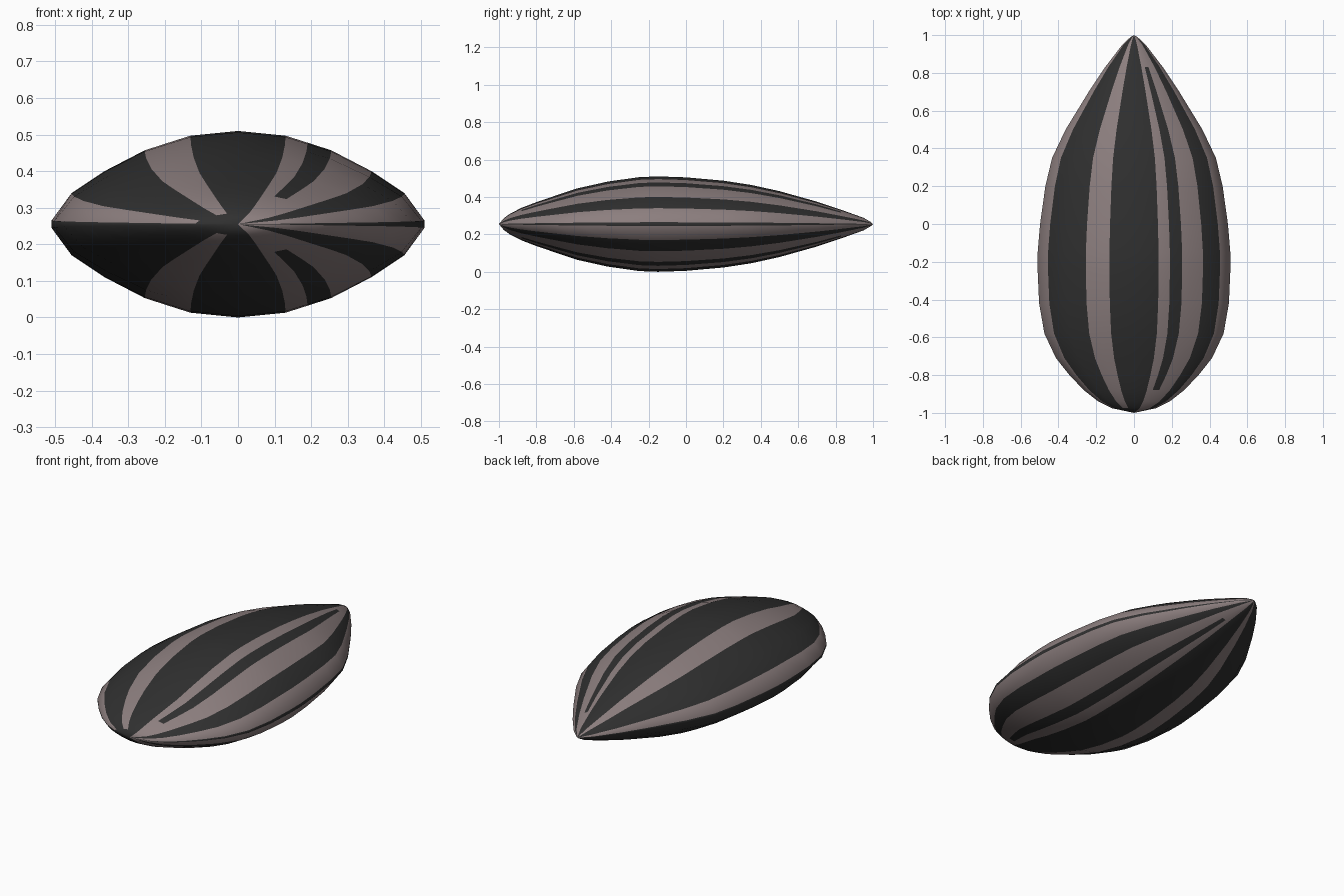
import bpy, bmesh

if "Cube" in bpy.data.objects:
    bpy.data.objects.remove(bpy.data.objects["Cube"])

# Flat colours
def make_material(name, rgb):
    m = bpy.data.materials.new(name)
    m.diffuse_color = (*rgb, 1.0)
    m.use_nodes = True
    m.node_tree.nodes["Principled BSDF"].inputs["Base Color"].default_value = m.diffuse_color
    return m

dark = make_material("charcoal shell", (0.029, 0.029, 0.029))
pale = make_material("dusty pink stripe", (0.265, 0.212, 0.212))

HALF_W, HALF_H = 0.51, 0.255

# Lens-shaped quarter section, from the crown to the edge (x, height over middle)
quarter = [(0, .255), (.13, .242), (.19, .223), (.255, .202),
           (.365, .145), (.455, .085), (.51, .010)]
right = quarter + [(x, -z) for x, z in reversed(quarter)]
section = right + [(-x, z) for x, z in reversed(right[1:-1])]

# Stations along the length: y, width factor, height factor
stations = [(-.975, .23, .12), (-.94, .37, .22), (-.88, .52, .34),
            (-.80, .67, .46), (-.71, .81, .58), (-.58, .93, .75),
            (-.42, .985, .89), (-.25, 1, .985), (-.15, 1, 1),
            (0, .975, .98), (.2, .92, .91), (.35, .85, .82),
            (.5, .71, .69), (.7, .47, .47), (.83, .30, .30),
            (.95, .12, .13), (.99, .035, .04)]

# Stripe rule: is the strip at this place on the section pale?
def is_pale(x, z, y):
    ax = abs(x)
    if abs(z) < 0.01:                      # thin seam round the edge
        return False
    if x > 0:
        if .19 < ax < .255:                # narrow stripe fades at both ends
            return y < -.9 or y > .85
        return .13 < ax < .19 or .255 < ax < .365 or ax > .455
    if y < -.96:                           # dark front tip on the left
        return False
    return .13 < ax < .255 or (ax > .455 and z > 0)

# Seed shell: rings joined by strips, closed at each tip
bm = bmesh.new()
rings = [[bm.verts.new((x * w, y, HALF_H + z * h)) for x, z in section]
         for y, w, h in stations]
front_tip = bm.verts.new((0, -1, HALF_H))
back_tip = bm.verts.new((0, 1, HALF_H))
n = len(section)

def paint(face, i, y):
    (xa, za), (xb, zb) = section[i], section[(i + 1) % n]
    face.material_index = int(is_pale((xa + xb) / 2, (za + zb) / 2, y))
    face.smooth = True

for i in range(n):
    j = (i + 1) % n
    for k in range(len(rings) - 1):
        a, b = rings[k], rings[k + 1]
        f = bm.faces.new((a[i], a[j], b[j], b[i]))
        paint(f, i, (stations[k][0] + stations[k + 1][0]) / 2)
    paint(bm.faces.new((front_tip, rings[0][j], rings[0][i])), i, -.99)
    paint(bm.faces.new((back_tip, rings[-1][i], rings[-1][j])), i, .995)

bmesh.ops.recalc_face_normals(bm, faces=bm.faces)
mesh = bpy.data.meshes.new("seed_shell")
bm.to_mesh(mesh)
bm.free()
mesh.materials.append(dark)
mesh.materials.append(pale)
seed = bpy.data.objects.new("seed_shell", mesh)
bpy.context.collection.objects.link(seed)
